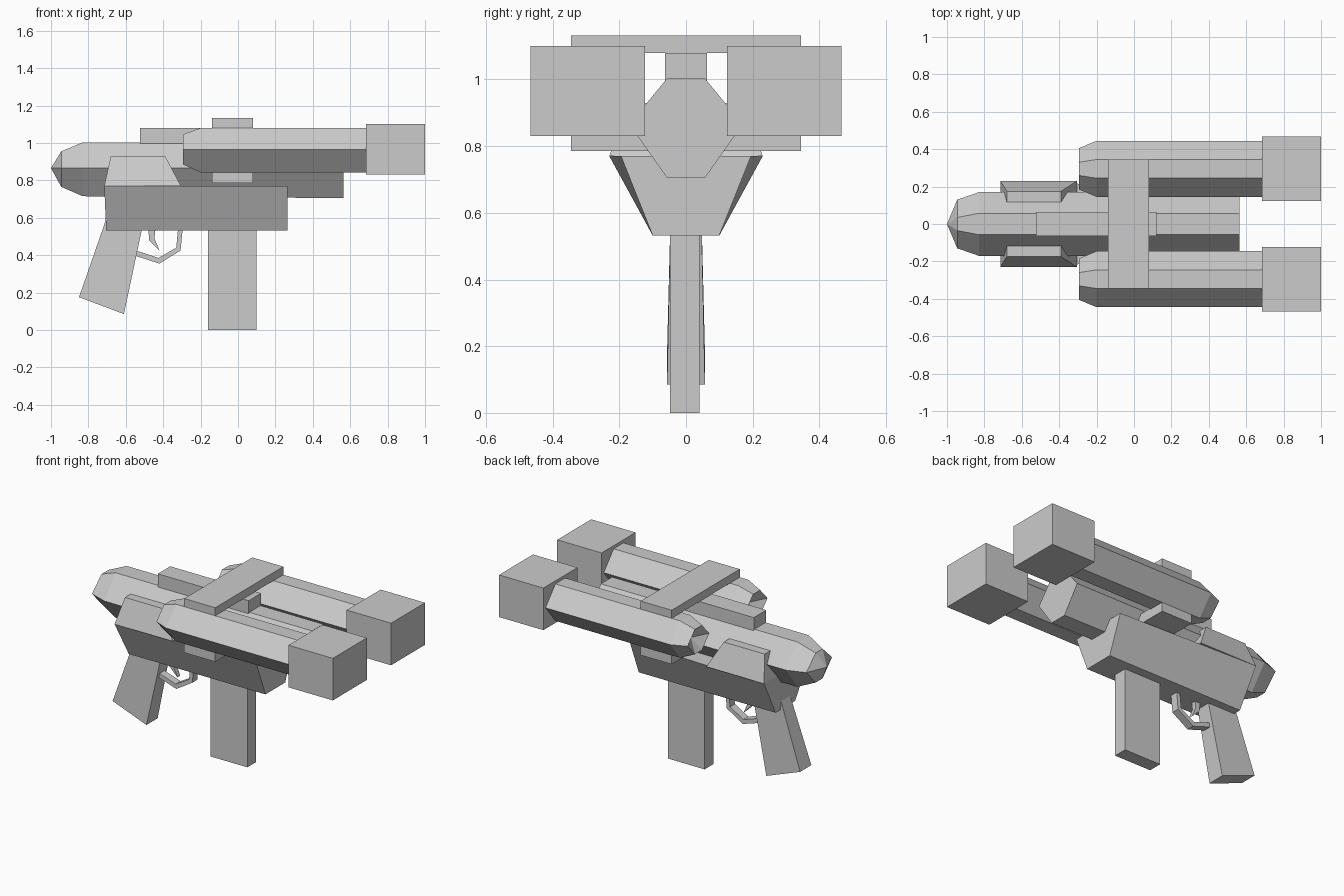
import bpy

if "Cube" in bpy.data.objects:
    bpy.data.objects.remove(bpy.data.objects["Cube"])

# One plain grey for the whole model
grey = bpy.data.materials.new("plain grey")
grey.diffuse_color = (0.6, 0.6, 0.6, 1)
grey.use_nodes = True
grey.node_tree.nodes["Principled BSDF"].inputs["Base Color"].default_value = grey.diffuse_color


def make(name, verts, faces):
    mesh = bpy.data.meshes.new(name)
    mesh.from_pydata(verts, [], faces)
    mesh.materials.append(grey)
    mesh.update()
    obj = bpy.data.objects.new(name, mesh)
    bpy.context.collection.objects.link(obj)
    return obj


def loft(name, rings, tip=None):
    """Join rings of equal length; cap the ends, the first optionally with a point."""
    n = len(rings[0])
    verts = [v for ring in rings for v in ring]
    faces = []
    for r in range(len(rings) - 1):
        for i in range(n):
            j = (i + 1) % n
            faces.append((r * n + i, r * n + j, (r + 1) * n + j, (r + 1) * n + i))
    last = (len(rings) - 1) * n
    faces.append(tuple(range(last, last + n)))
    if tip:
        verts.append(tip)
        faces += [((i + 1) % n, i, len(verts) - 1) for i in range(n)]
    else:
        faces.append(tuple(reversed(range(n))))
    return make(name, verts, faces)


def box(name, x0, x1, y0, y1, z0, z1):
    rings = [[(x, y0, z0), (x, y1, z0), (x, y1, z1), (x, y0, z1)] for x in (x0, x1)]
    return loft(name, rings)


def hexagon(x, yc, wide, flat, z0, zm, z1):
    return [(x, yc - flat, z0), (x, yc + flat, z0), (x, yc + wide, zm),
            (x, yc + flat, z1), (x, yc - flat, z1), (x, yc - wide, zm)]


def plate(name, outline, y0, y1):
    """Extrude an x-z outline (counter-clockwise from the front) along y."""
    return loft(name, [[(x, y, z) for x, z in outline] for y in (y1, y0)])


# Main body with a pointed nose
loft("main_body", [
    hexagon(-0.945, 0, 0.13, 0.035, 0.765, 0.865, 0.955),
    hexagon(-0.83, 0, 0.17, 0.057, 0.715, 0.865, 1.003),
    hexagon(0.565, 0, 0.17, 0.057, 0.705, 0.865, 1.003),
], tip=(-1, 0, 0.865))

# Twin side barrels with hollow muzzles, and the blocks behind them
for side, label in ((-1, "front"), (1, "back")):
    yc = 0.295 * side
    loft(label + "_barrel", [
        hexagon(-0.295, yc, 0.11, 0.035, 0.885, 0.965, 1.045),
        hexagon(-0.2, yc, 0.15, 0.05, 0.843, 0.965, 1.08),
        hexagon(0.70, yc, 0.15, 0.05, 0.843, 0.965, 1.08),
    ], tip=(-0.24, yc, 0.965))
    box(label + "_end_block", 0.685, 1.0, yc - 0.172, yc + 0.172, 0.83, 1.10)

# Rail and the two cross braces
box("top_rail", -0.525, 0.12, -0.063, 0.063, 0.985, 1.08)
box("upper_brace", -0.14, 0.08, -0.345, 0.345, 1.08, 1.132)
box("lower_brace", -0.14, 0.08, -0.345, 0.345, 0.785, 0.85)

# Tapered lower housing
loft("lower_housing", [
    [(x, -0.1, 0.532), (x, 0.1, 0.532), (xt, w, 0.77), (xt, -w, 0.77)]
    for x, xt, w in ((-0.705, -0.715, 0.23), (0.265, 0.265, 0.195))])

# Sloped saddle where the housing wraps the body
loft("saddle", [
    [(x0, -w, z), (x1, -w, z), (x1, w, z), (x0, w, z)]
    for x0, x1, w, z in ((-0.715, -0.305, 0.23, 0.77), (-0.68, -0.39, 0.175, 0.93))])

# Raked grip, slightly thicker at the foot
loft("grip", [
    [(xa, -w, za), (xb, -w, zb), (xb, w, zb), (xa, w, za)]
    for xa, za, xb, zb, w in ((-0.85, 0.175, -0.61, 0.085, 0.057),
                              (-0.685, 0.65, -0.49, 0.65, 0.045))])

# Magazine
box("magazine", -0.16, 0.10, -0.048, 0.04, 0, 0.56)

# Trigger and its guard
plate("trigger", [(-0.48, 0.55), (-0.475, 0.48), (-0.42, 0.425),
                  (-0.447, 0.49), (-0.44, 0.55)], -0.015, 0.015)
outer = [(-0.545, 0.395), (-0.42, 0.355), (-0.307, 0.425), (-0.295, 0.55)]
inner = [(-0.54, 0.423), (-0.425, 0.385), (-0.33, 0.44), (-0.32, 0.55)]
loft("trigger_guard", [
    [(xo, -0.025, zo), (xo, 0.025, zo), (xi, 0.025, zi), (xi, -0.025, zi)]
    for (xo, zo), (xi, zi) in zip(outer, inner)])

# Make every surface face outward
import bmesh
for obj in bpy.context.collection.objects:
    bm = bmesh.new()
    bm.from_mesh(obj.data)
    bmesh.ops.recalc_face_normals(bm, faces=bm.faces)
    bm.to_mesh(obj.data)
    bm.free()
